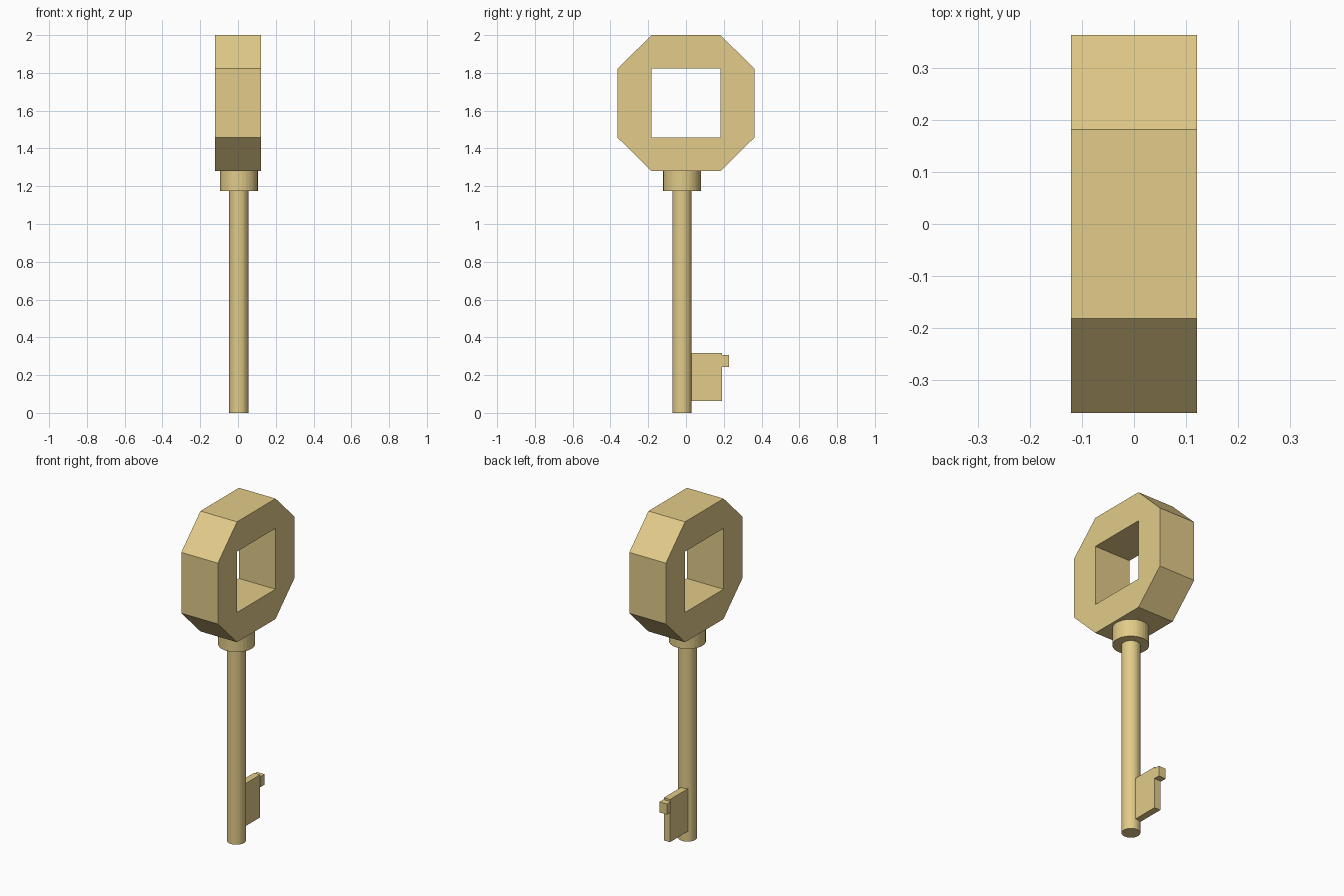
import bpy, bmesh
from mathutils import Matrix, Vector

if "Cube" in bpy.data.objects:
    bpy.data.objects.remove(bpy.data.objects["Cube"])

brass = bpy.data.materials.new("brass")
brass.diffuse_color = (0.76, 0.60, 0.25, 1)
brass.use_nodes = True
brass.node_tree.nodes["Principled BSDF"].inputs["Base Color"].default_value = brass.diffuse_color


def finish(name, bm):
    bmesh.ops.recalc_face_normals(bm, faces=bm.faces[:])
    mesh = bpy.data.meshes.new(name)
    bm.to_mesh(mesh)
    bm.free()
    mesh.materials.append(brass)
    obj = bpy.data.objects.new(name, mesh)
    bpy.context.collection.objects.link(obj)
    return obj


def box(name, lo, hi):
    lo, hi = Vector(lo), Vector(hi)
    bm = bmesh.new()
    matrix = Matrix.Translation((lo + hi) / 2) @ Matrix.Diagonal((*(hi - lo), 1))
    bmesh.ops.create_cube(bm, size=1, matrix=matrix)
    return finish(name, bm)


def cylinder(name, x, y, radius, z0, z1):
    bm = bmesh.new()
    bmesh.ops.create_cone(bm, cap_ends=True, segments=32, radius1=radius,
                          radius2=radius, depth=z1 - z0,
                          matrix=Matrix.Translation((x, y, (z0 + z1) / 2)))
    return finish(name, bm)


# Octagonal bow with a square hole, extruded across x
def bow(half_y, half_z, hole, half_x, zc):
    bm = bmesh.new()
    outer, inner = [], []
    for sy, sz in ((1, 1), (-1, 1), (-1, -1), (1, -1)):
        pair = [(half_y * sy, hole * sz), (hole * sy, half_z * sz)]
        if sy * sz < 0:
            pair.reverse()
        outer += [bm.verts.new((-half_x, y, zc + z)) for y, z in pair]
        inner.append(bm.verts.new((-half_x, hole * sy, zc + hole * sz)))
    faces = []
    for i in range(4):
        j = (i + 1) % 4
        faces.append(bm.faces.new((inner[i], outer[2 * i], outer[2 * i + 1])))
        faces.append(bm.faces.new((inner[i], outer[2 * i + 1], outer[2 * j], inner[j])))
    new = bmesh.ops.extrude_face_region(bm, geom=faces, use_keep_orig=True)["geom"]
    bmesh.ops.translate(bm, vec=(2 * half_x, 0, 0),
                        verts=[v for v in new if isinstance(v, bmesh.types.BMVert)])
    return finish("bow", bm)


bow(0.363, 0.36, 0.182, 0.121, 1.64)

# Stem and collar, slightly off centre
cylinder("stem", 0.004, -0.021, 0.051, 0, 1.18)
cylinder("collar", 0.005, -0.021, 0.10, 1.175, 1.28)

# Key bit with a small tooth on its outer edge
box("bit", (-0.027, 0.02, 0.062), (0.014, 0.19, 0.317))
box("tooth", (-0.033, 0.188, 0.243), (0.016, 0.228, 0.306))
